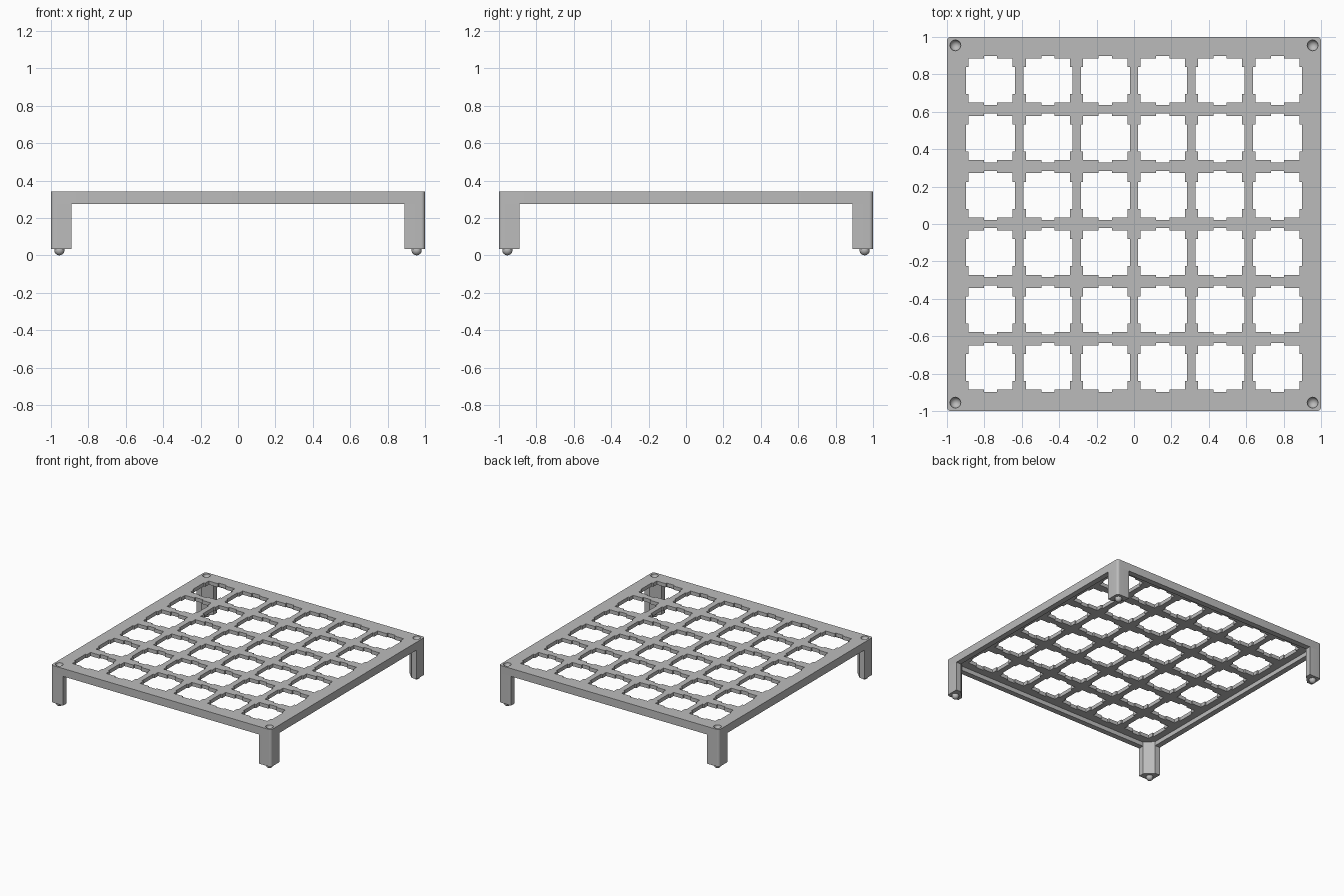
import bpy, bmesh, math
from mathutils import Matrix, Vector

if "Cube" in bpy.data.objects:
    bpy.data.objects.remove(bpy.data.objects["Cube"])

grey = bpy.data.materials.new("plain grey")
grey.use_nodes = True
colour = (0.5, 0.5, 0.5, 1)
grey.diffuse_color = colour
grey.node_tree.nodes["Principled BSDF"].inputs["Base Color"].default_value = colour

TOP, DECK, RIM, FOOT = 0.34, 0.31, 0.275, 0.035   # heights
ARM, WALL, ROUND = 0.89, 0.955, 0.02              # leg reach, rim inside, corner radius
PEG = 0.955                                       # pegs and sockets


def finish(name, bm, recalc=True):
    if recalc:
        bmesh.ops.recalc_face_normals(bm, faces=bm.faces)
    mesh = bpy.data.meshes.new(name)
    bm.to_mesh(mesh)
    bm.free()
    mesh.materials.append(grey)
    ob = bpy.data.objects.new(name, mesh)
    bpy.context.collection.objects.link(ob)
    bpy.ops.object.select_all(action='DESELECT')
    ob.select_set(True)
    bpy.context.view_layer.objects.active = ob
    bpy.ops.object.shade_smooth_by_angle(angle=math.radians(35))
    return ob


def slab(name, loops, low, high):
    """Closed slab from an outline and any number of holes."""
    bm = bmesh.new()
    rings = {low: [], high: []}
    for loop in loops:
        a, b = ([bm.verts.new((x, y, z)) for x, y in loop] for z in (low, high))
        for i in range(len(loop)):
            j = (i + 1) % len(loop)
            bm.faces.new((a[i], a[j], b[j], b[i]))
            rings[low].append(bm.edges.get((a[i], a[j])))
            rings[high].append(bm.edges.get((b[i], b[j])))
    for edges in rings.values():
        bmesh.ops.triangle_fill(bm, edges=edges, use_beauty=True, normal=(0, 0, 1))
    return finish(name, bm)


def arc(cx, cy, r, start, sweep, n):
    return [(cx + r * math.cos(start + sweep * i / n),
             cy + r * math.sin(start + sweep * i / n)) for i in range(n + 1)]


def four_way(quarter):
    """Repeat a quarter outline around the centre."""
    out = []
    for x, y in [(1, 0), (0, 1), (-1, 0), (0, -1)]:
        out += [(px * x - py * y, px * y + py * x) for px, py in quarter]
    return out


corner = arc(1 - ROUND, 1 - ROUND, ROUND, 0, math.pi / 2, 6)
outline = four_way(corner)
signs = [(1, 1), (-1, 1), (-1, -1), (1, -1)]

# Notched openings: a square with a wider tab on each side
side, tab_x, tab_y = 0.118, 0.131, 0.131
half = [(tab_x, -0.072), (tab_x, 0.072), (side, 0.072), (side, side),
        (0.035, side), (0.035, tab_y), (-0.035, tab_y), (-0.035, side),
        (-side, side), (-side, 0.072)]
notched = half + [(-x, -y) for x, y in half]
centres = [(i - 2.5) * 0.307 for i in range(6)]
openings = [[(cx + x, cy + y) for x, y in notched] for cx in centres for cy in centres]

# Deck with openings and round socket mouths
SOCKET = 0.029
mouths = [arc(sx * PEG, sy * PEG, SOCKET, 0, 2 * math.pi, 24)[:-1] for sx, sy in signs]
slab("deck", [outline] + openings + mouths, DECK, TOP)

# Rim below the deck, inside corners cut to match the legs
inside = four_way([(WALL, ARM), (ARM, WALL)])
slab("rim", [outline, inside], RIM, DECK)

# Corner legs, pegs and sockets
leg = [(1, ARM)] + corner + [(ARM, 1), (ARM, WALL), (WALL, ARM)]
for (sx, sy), place in zip(signs, ("back_left", "back_right", "front_right", "front_left")):
    slab(place + "_leg", [[(sx * x, sy * y) for x, y in leg]], FOOT, RIM)

    bm = bmesh.new()
    bmesh.ops.create_uvsphere(bm, u_segments=24, v_segments=16, radius=0.027,
                              matrix=Matrix.Translation((sx * PEG, sy * PEG, 0.027)))
    finish(place + "_peg", bm)

    bm = bmesh.new()
    bmesh.ops.create_uvsphere(bm, u_segments=24, v_segments=16, radius=SOCKET)
    bmesh.ops.delete(bm, geom=[v for v in bm.verts if v.co.z > 0.001], context='VERTS')
    bmesh.ops.reverse_faces(bm, faces=bm.faces)
    bmesh.ops.translate(bm, verts=bm.verts, vec=Vector((sx * PEG, sy * PEG, TOP)))
    finish(place + "_socket", bm, recalc=False)
